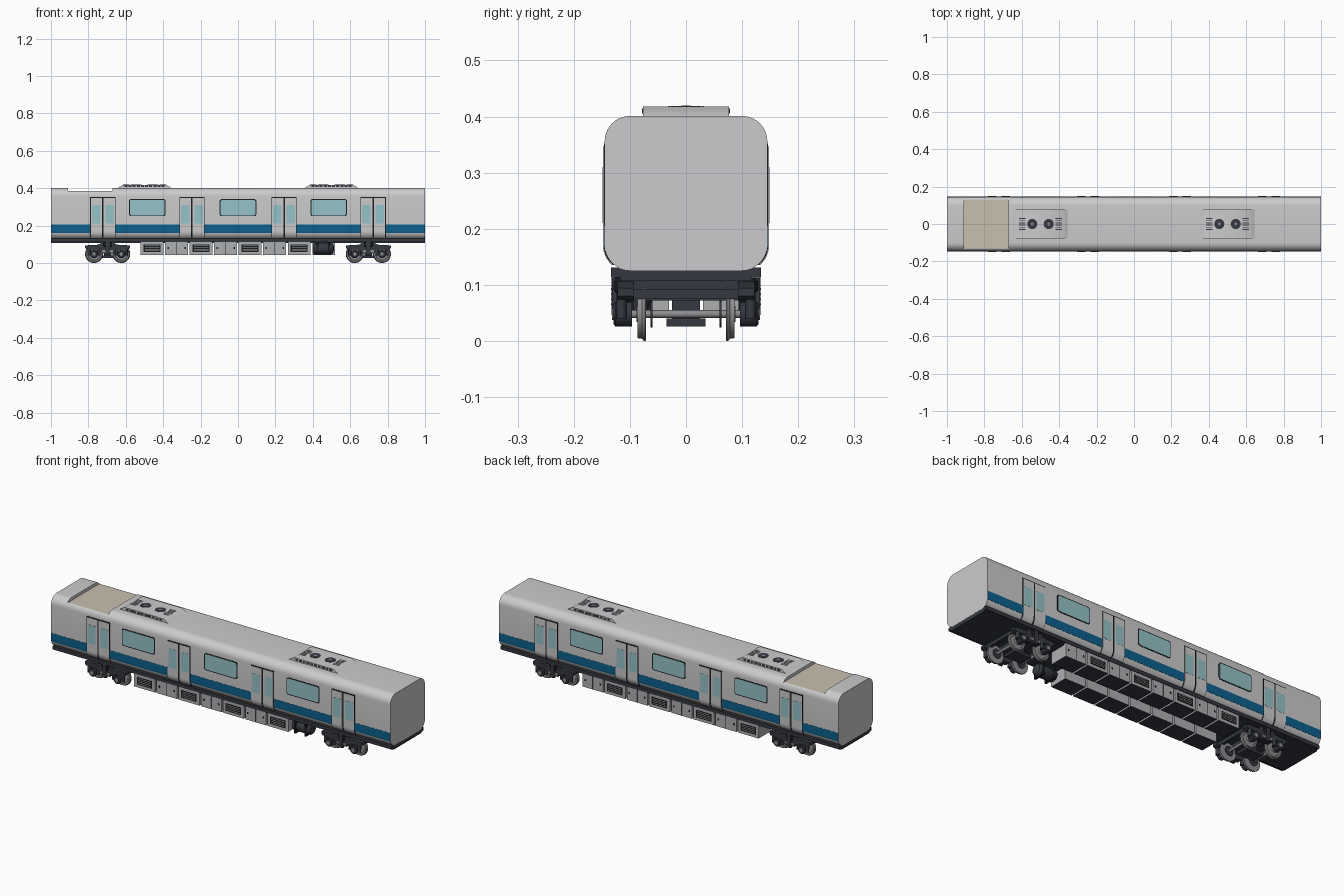
import bpy, bmesh
from math import sin, cos, pi, sqrt, radians

cube = bpy.data.objects.get("Cube")
if cube:
    bpy.data.objects.remove(cube, do_unlink=True)


def material(name, r, g, b):
    m = bpy.data.materials.new(name)
    m.use_nodes = True
    m.diffuse_color = (r, g, b, 1)
    m.node_tree.nodes["Principled BSDF"].inputs["Base Color"].default_value = (r, g, b, 1)
    return m


GREY = material("body light grey", .6, .6, .61)
BLUE = material("stripe blue", .004, .12, .27)
GLASS = material("window teal", .3, .54, .58)
TAN = material("roof deck tan", .58, .53, .42)
DARK = material("underframe charcoal", .035, .04, .052)
BLACK = material("seal black", .012, .013, .015)
STEEL = material("wheel steel", .27, .27, .28)
BOXGREY = material("equipment grey", .42, .43, .44)


def finish(name, bm, *mats):
    bmesh.ops.recalc_face_normals(bm, faces=bm.faces)
    me = bpy.data.meshes.new(name)
    bm.to_mesh(me)
    bm.free()
    for m in mats:
        me.materials.append(m)
    for p in me.polygons:
        p.use_smooth = True
    me.set_sharp_from_angle(angle=radians(35))
    ob = bpy.data.objects.new(name, me)
    bpy.context.scene.collection.objects.link(ob)
    return ob


def place(axis, u, v, t):
    return {"x": (t, u, v), "y": (u, t, v), "z": (u, v, t)}[axis]


def loft(bm, rings):
    vs = [[bm.verts.new(p) for p in ring] for ring in rings]
    n = len(vs[0])
    for a, b in zip(vs, vs[1:]):
        for i in range(n):
            bm.faces.new((a[i], a[(i + 1) % n], b[(i + 1) % n], b[i]))
    bm.faces.new(vs[0])
    bm.faces.new(vs[-1])


def prism(name, pts, axis, a, b, mat):
    bm = bmesh.new()
    loft(bm, [[place(axis, u, v, t) for u, v in pts] for t in (a, b)])
    return finish(name, bm, mat)


def box(name, x, y, z, mat):
    pts = [(x[0], z[0]), (x[1], z[0]), (x[1], z[1]), (x[0], z[1])]
    return prism(name, pts, "y", y[0], y[1], mat)


def lathe(name, profile, axis, cu, cv, mat, n=24):
    bm = bmesh.new()
    loft(bm, [[place(axis, cu + r * cos(2 * pi * i / n), cv + r * sin(2 * pi * i / n), t)
               for i in range(n)] for t, r in profile])
    return finish(name, bm, mat)


def rounded(cx, cy, w, h, r, n=8):
    pts = []
    for k, (sx, sy) in enumerate(((1, 1), (-1, 1), (-1, -1), (1, -1))):
        for i in range(n + 1):
            a = pi / 2 * (k + i / n)
            pts.append((cx + sx * (w / 2 - r) + r * cos(a), cy + sy * (h / 2 - r) + r * sin(a)))
    return pts


# Car body with a lowered roof deck near one end
HALF, FLOOR, ROOF, R, DECK = .145, .126, .401, .045, .385
section = rounded(0, (FLOOR + ROOF) / 2, 2 * HALF, ROOF - FLOOR, R, 10)
deck_y = HALF - R + sqrt(R ** 2 - (DECK - ROOF + R) ** 2)
lowered = [(max(-deck_y, min(deck_y, y)), DECK) if z > DECK else (y, z) for y, z in section]
bm = bmesh.new()
stations = ((-1, section), (-.91, section), (-.91, lowered), (-.67, lowered), (-.67, section), (1, section))
loft(bm, [[(x, y, z) for y, z in ring] for x, ring in stations])
bmesh.ops.remove_doubles(bm, verts=bm.verts, dist=.00001)
bmesh.ops.dissolve_degenerate(bm, edges=bm.edges, dist=.00001)
body = finish("car_body", bm, GREY, TAN)
for p in body.data.polygons:
    if abs(p.center.z - DECK) < .001 and abs(p.normal.z) > .9:
        p.material_index = 1


def skin(name, x0, x1, z0, z1, out, side, mat):
    """Thin panel that follows the curve of the side wall."""
    def wall(z, d):
        drop = max(0, FLOOR + R - z)
        return HALF - R + sqrt((R + d) ** 2 - drop ** 2)
    knee = min(max(FLOOR + R, z0), z1)
    zs = [z0 + (knee - z0) * i / 6 for i in range(6)] + [knee, z1]
    pts = [(side * wall(z, out), z) for z in zs] + [(side * wall(z, -.001), z) for z in reversed(zs)]
    return prism(name, pts, "x", x0, x1, mat)


# Sides: doors, stripe and windows
DOORS = (-.722, -.246, .246, .722)
DOOR_HALF = .068
for s in (-1, 1):
    edges = [-.9995] + [d + e * DOOR_HALF for d in DOORS for e in (-1, 1)] + [.9995]
    for a, b in zip(edges[::2], edges[1::2]):
        skin("blue_stripe", a, b, .16, .205, .001, s, BLUE)
    for d in DOORS:
        skin("door_seal", d - DOOR_HALF, d + DOOR_HALF, .135, .352, .0015, s, BLACK)
        for e in (-1, 1):
            a, b = sorted((d + e * .004, d + e * (DOOR_HALF - .003)))
            skin("door_leaf", a, b, .135, .347, .003, s, GREY)
            prism("door_window", rounded(d + e * .036, .26, .046, .1, .006, 4), "y",
                  s * HALF, s * (HALF + .0038), GLASS)
    for x in (-.485, 0, .485):
        prism("window_frame", rounded(x, .296, .196, .092, .012), "y", s * .143, s * (HALF + .001), BLACK)
        prism("window_glass", rounded(x, .296, .186, .082, .009), "y", s * .143, s * (HALF + .002), GLASS)

# Roof air conditioning units
for cx in (-.5, .5):
    side = [(cx - .146, .4), (cx - .115, .418), (cx + .115, .418), (cx + .146, .4)]
    prism("roof_unit", side, "y", -.077, .077, GREY)
    for e in (-1, 1):
        lathe("roof_fan", ((.415, .027), (.419, .027)), "z", cx + e * .044, 0, DARK)
        lathe("roof_fan_hub", ((.415, .008), (.4195, .008)), "z", cx + e * .044, 0, STEEL, 12)
        for i in range(6):
            y = -.03 + i * .012
            box("roof_vent_slot", sorted((cx + e * .081, cx + e * .114)), (y - .002, y + .002), (.415, .419), DARK)
        for i in range(10):
            x = cx - .099 + i * .022
            box("unit_side_slot", (x - .008, x + .008), sorted((e * .076, e * .078)), (.405, .414), DARK)

# Underframe
box("underframe", (-1, 1), (-.118, .118), (.107, .13), DARK)
for s in (-1, 1):
    box("sole_bar", (-1, 1), sorted((s * .115, s * .134)), (.113, .131), DARK)

# Underfloor equipment boxes
PITCH = .131
for s, count in ((-1, 7), (1, 8)):
    for i in range(count):
        cx = -.459 + i * PITCH
        ob = box("equipment_box", (cx - .061, cx + .061), sorted((s * .03, s * .131)), (.043, .12), BOXGREY)
        ob.data.materials.append(DARK)
        for p in ob.data.polygons:
            if p.normal.z < -.5:
                p.material_index = 1
        face = sorted((s * .13, s * .1325))
        if i % 2 == 0:
            box("grille_panel", (cx - .045, cx + .045), face, (.058, .098), BLACK)
            for k in range(4):
                z = .064 + k * .009
                box("grille_slat", (cx - .038, cx + .038), sorted((s * .13, s * .134)), (z, z + .003), BOXGREY)
        else:
            box("box_door_gap", (cx - .001, cx + .001), face, (.046, .112), BLACK)
            for e in (-1, 1):
                box("box_latch", (cx + e * .045 - .004, cx + e * .045 + .004), face, (.076, .086), BLACK)

# Air tank fills the free slot on the front side
lathe("air_tank", ((.4, .012), (.402, .026), (.41, .031), (.5, .031), (.508, .026), (.512, .012)),
      "x", -.095, .077, DARK)
for x in (.425, .487):
    box("tank_strap", (x - .005, x + .005), (-.128, -.062), (.044, .115), BLACK)

# Bogies
WHEEL_Z = .048
for cx in (-.697, .697):
    box("bogie_bolster", (cx - .035, cx + .035), (-.118, .118), (.072, .11), DARK)
    box("brake_unit", (cx - .05, cx + .05), (-.035, .035), (.026, .04), DARK)
    box("centre_pivot", (cx - .02, cx + .02), (-.025, .025), (.035, .11), DARK)
    for e in (-1, 1):
        ax = cx + e * .073
        box("end_beam", (cx + e * .105 - .008, cx + e * .105 + .008), (-.1, .1), (.075, .093), DARK)
        lathe("axle", ((-.125, .007), (.125, .007)), "y", ax, WHEEL_Z, STEEL, 12)
        for s in (-1, 1):
            profile = ((.071, .047), (.0735, .048), (.076, .047), (.078, .044), (.086, .043),
                       (.086, .035), (.082, .032), (.082, .016), (.088, .014))
            lathe("wheel", [(s * t, r) for t, r in profile], "y", ax, WHEEL_Z, STEEL, 32)
            lathe("brake_disc", ((s * .06, .024), (s * .063, .024)), "y", ax, WHEEL_Z, DARK)
            lathe("axle_box", ((s * .096, .022), (s * .126, .022), (s * .129, .018)), "y", ax, WHEEL_Z, DARK)
            lathe("axle_cap", ((s * .125, .012), (s * .132, .01)), "y", ax, WHEEL_Z, STEEL, 16)
            for k in (-1, 1):
                lathe("primary_spring", ((.04, .009), (.085, .009)), "z", ax + k * .026, s * .115, DARK, 12)
    for s in (-1, 1):
        half = [(0, .048), (.028, .05), (.045, .07), (.112, .074), (.12, .08), (.12, .094), (.05, .098), (.035, .106)]
        frame = [(cx + x, z) for x, z in half] + [(cx - x, z) for x, z in reversed(half[1:])]
        prism("side_frame", frame, "y", s * .094, s * .122, DARK)
        lathe("air_spring", ((.085, .026), (.09, .031), (.106, .031), (.112, .026)), "z", cx, s * .1, BLACK)
        box("damper", (cx - .012, cx + .012), sorted((s * .12, s * .132)), (.042, .112), DARK)
        box("frame_bracket", (cx - .03, cx + .03), sorted((s * .12, s * .128)), (.056, .07), STEEL)
